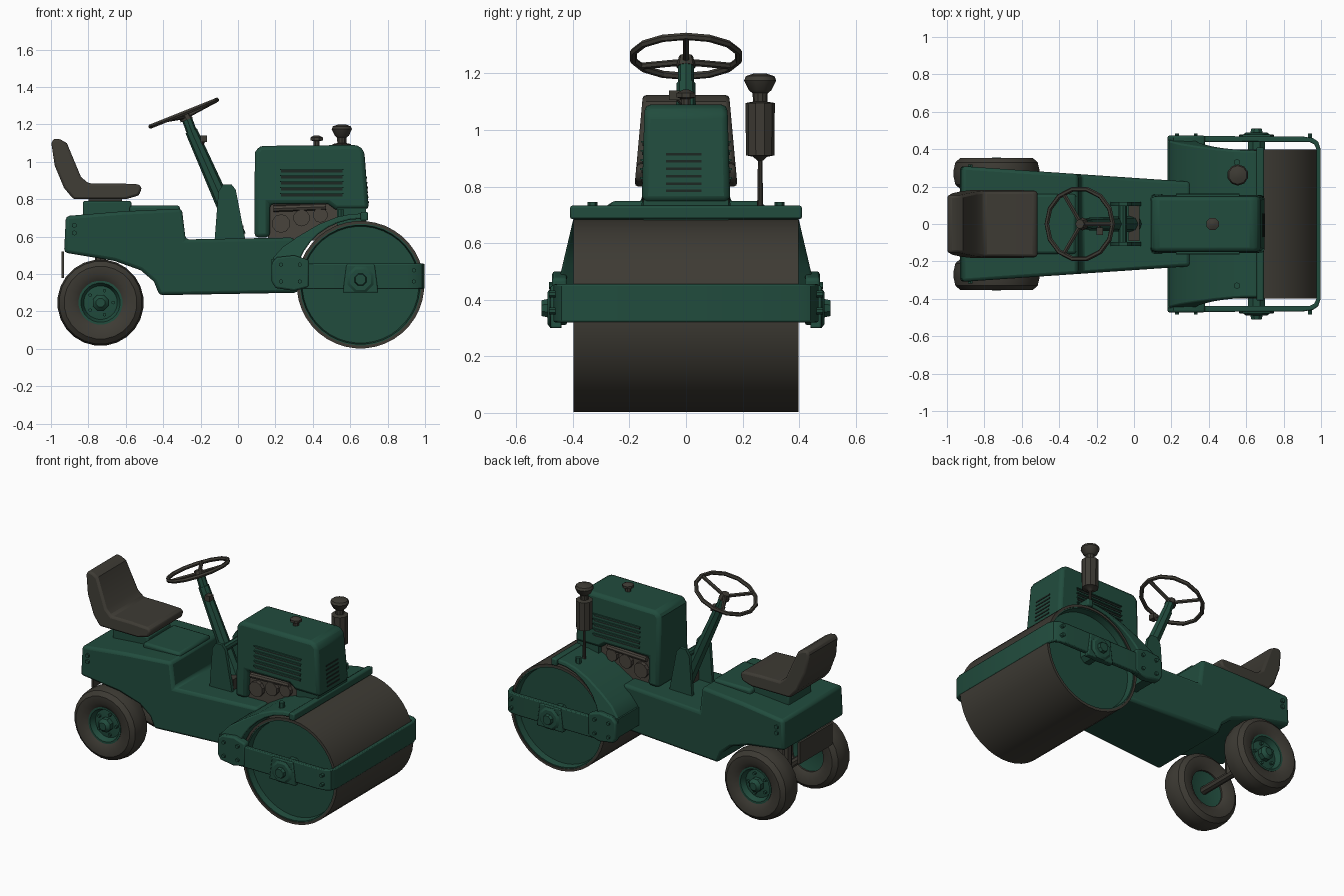
import bpy, bmesh, math
from mathutils import Vector

if "Cube" in bpy.data.objects:
    bpy.data.objects.remove(bpy.data.objects["Cube"])


def material(name, rgb):
    m = bpy.data.materials.new(name)
    m.diffuse_color = (*rgb, 1)
    m.use_nodes = True
    m.node_tree.nodes["Principled BSDF"].inputs["Base Color"].default_value = m.diffuse_color
    return m


GREEN = material("dark green paint", (0.015, 0.072, 0.047))
GREY = material("worn dark grey", (0.047, 0.043, 0.034))
ENGINE = material("engine grey", (0.065, 0.056, 0.045))
DARK = material("louver shadow", (0.012, 0.020, 0.016))


def finish(name, bm, mat, bevel=0, segs=2, angle=35):
    bmesh.ops.remove_doubles(bm, verts=bm.verts, dist=1e-5)
    bmesh.ops.recalc_face_normals(bm, faces=bm.faces)
    me = bpy.data.meshes.new(name)
    bm.to_mesh(me)
    bm.free()
    ob = bpy.data.objects.new(name, me)
    bpy.context.collection.objects.link(ob)
    me.materials.append(mat)
    bpy.ops.object.select_all(action='DESELECT')
    ob.select_set(True)
    bpy.context.view_layer.objects.active = ob
    bpy.ops.object.shade_smooth_by_angle(angle=math.radians(angle))
    if bevel:
        b = ob.modifiers.new("rounded edges", 'BEVEL')
        b.width, b.segments = bevel, segs
        b.limit_method, b.angle_limit = 'ANGLE', math.radians(40)
    return ob


def prism(name, pts, lo, hi, mat, axis='y', bevel=0, warp=None, segs=2):
    """Extrude a profile along y (points are x,z) or z (points are x,y)."""
    bm = bmesh.new()
    put = (lambda a, b, c: (a, c, b)) if axis == 'y' else (lambda a, b, c: (a, b, c))
    rings = [[bm.verts.new(put(a, b, c)) for a, b in pts] for c in (lo, hi)]
    n = len(pts)
    for r in rings:
        bm.faces.new(r)
    for i in range(n):
        j = (i + 1) % n
        bm.faces.new((rings[0][i], rings[0][j], rings[1][j], rings[1][i]))
    if warp:
        for v in bm.verts:
            warp(v.co)
    return finish(name, bm, mat, bevel, segs)


def box(name, x0, x1, y0, y1, z0, z1, mat, bevel=0):
    return prism(name, [(x0, z0), (x1, z0), (x1, z1), (x0, z1)], y0, y1, mat, bevel=bevel)


def lathe(name, prof, loc, mat, axis='y', n=24, closed=False, side=1):
    """Revolve (radius, height) points; side mirrors the height."""
    bm = bmesh.new()
    rings = []
    for r, h in prof:
        ring = []
        for i in range(n):
            t = math.tau * (i + 0.5) / n
            a, b, h2 = r * math.cos(t), r * math.sin(t), h * side
            co = (a, h2, b) if axis == 'y' else (a, b, h2)
            ring.append(bm.verts.new(Vector(co) + Vector(loc)))
        rings.append(ring)
    pairs = list(zip(rings, rings[1:])) + ([(rings[-1], rings[0])] if closed else [])
    for p, q in pairs:
        for i in range(n):
            j = (i + 1) % n
            bm.faces.new((p[i], p[j], q[j], q[i]))
    return finish(name, bm, mat)


def rod(name, p, q, r0, mat, r1=None, n=8):
    p, q = Vector(p), Vector(q)
    bm = bmesh.new()
    bmesh.ops.create_cone(bm, cap_ends=True, segments=n, radius1=r0,
                          radius2=r0 if r1 is None else r1, depth=(q - p).length)
    rot = (q - p).to_track_quat('Z', 'Y')
    for v in bm.verts:
        v.co = rot @ v.co + (p + q) / 2
    return finish(name, bm, mat)


# Chassis: tapers in plan from the rear to the drum
def chassis_taper(co):
    half = 0.31 - 0.075 * (co.x + 0.93) / 1.1
    co.y = math.copysign(half, co.y)


prism("chassis", [(-0.93, 0.515), (-0.92, 0.71), (-0.62, 0.735), (-0.30, 0.75), (-0.28, 0.585),
                  (0.30, 0.595), (0.32, 0.30), (-0.42, 0.287), (-0.45, 0.36), (-0.52, 0.42),
                  (-0.66, 0.47)], -0.3, 0.3, GREEN, bevel=0.018, warp=chassis_taper)
box("rear_deck_box", -0.58, -0.31, -0.16, 0.16, 0.72, 0.767, GREEN, 0.015)
box("seat_pedestal", -0.83, -0.57, -0.12, 0.12, 0.70, 0.79, GREEN, 0.01)
box("seat_bracket", -0.80, -0.62, -0.09, 0.09, 0.77, 0.82, GREY)
box("rear_plate", -0.945, -0.93, -0.17, 0.17, 0.38, 0.52, GREY)

# Seat
prism("seat", [(-0.88, 0.80), (-0.60, 0.80), (-0.53, 0.82), (-0.513, 0.86), (-0.53, 0.88),
               (-0.66, 0.885), (-0.80, 0.885), (-0.84, 0.92), (-0.915, 1.10), (-0.95, 1.12),
               (-0.985, 1.125), (-0.998, 1.10), (-0.98, 0.98), (-0.93, 0.86)],
      -0.182, 0.182, GREY, bevel=0.025,
      warp=lambda c: setattr(c, 'y', c.y * (1 - 0.5 * (c.z - 0.8))))

# Rear wheels and axle
rod("rear_axle", (-0.735, -0.3, 0.245), (-0.735, 0.3, 0.245), 0.025, GREY)
rod("axle_post", (-0.735, 0, 0.245), (-0.735, 0, 0.5), 0.03, GREY)
for s, tag in ((-1, "near"), (1, "far")):
    c = (-0.735, s * 0.27, 0.247)
    lathe("rear_tire_" + tag, [(0.115, -0.06), (0.15, -0.083), (0.195, -0.083), (0.222, -0.06),
                               (0.231, -0.02), (0.231, 0.02), (0.222, 0.06), (0.195, 0.083),
                               (0.15, 0.083), (0.115, 0.06)], c, GREY, closed=True, side=s)
    lathe("wheel_rim_" + tag, [(0, -0.02), (0.118, -0.05), (0.118, 0.065), (0.105, 0.065),
                               (0.09, 0.03), (0.05, 0.035), (0, 0.035)], c, GREEN, side=s)
    lathe("wheel_hub_" + tag, [(0, 0), (0.045, 0), (0.045, 0.065), (0.025, 0.085), (0, 0.085)],
          c, GREEN, n=8, side=s)
    for k in range(5):
        t = math.tau * k / 5
        x, z = c[0] + 0.068 * math.cos(t), c[2] + 0.068 * math.sin(t)
        rod(f"wheel_nut_{tag}_{k}", (x, s * 0.29, z), (x, s * 0.318, z), 0.01, GREEN, n=6)

# Front drum: grey shell with recessed green ends
D = (0.655, 0, 0.343)
lathe("drum_shell", [(0.325, -0.35), (0.325, -0.397), (0.341, -0.397), (0.341, 0.397),
                     (0.325, 0.397), (0.325, 0.35)], D, GREY, n=40)
for s, tag in ((-1, "near"), (1, "far")):
    lathe("drum_end_" + tag, [(0.326, 0.392), (0.318, 0.392), (0.312, 0.35), (0, 0.35)],
          D, GREEN, n=40, side=s)
    lathe("drum_hub_" + tag, [(0.05, 0.34), (0.05, 0.44), (0.075, 0.44), (0.075, 0.48),
                              (0.06, 0.49), (0.035, 0.49), (0.03, 0.51), (0, 0.51)],
          (0.655, 0, 0.37), GREEN, n=8, side=s)
    # Frame end plates, cross plates and bolts
    prism("frame_end_" + tag, [(0.18, 0.36), (0.20, 0.325), (0.30, 0.31), (0.38, 0.33), (0.38, 0.475),
                               (0.30, 0.50), (0.21, 0.49), (0.18, 0.46)],
          s * 0.42, s * 0.473, GREEN, bevel=0.01)
    box("frame_cross_" + tag, 0.178, 0.24, s * 0.22, s * 0.45, 0.36, 0.48, GREEN)
    prism("hub_plate_" + tag, [(0.56, 0.30), (0.75, 0.30), (0.73, 0.45), (0.58, 0.45)],
          s * 0.44, s * 0.478, GREEN, bevel=0.006)
    for x, z in ((0.23, 0.36), (0.23, 0.45), (0.33, 0.36), (0.33, 0.45), (0.94, 0.42), (0.94, 0.36)):
        rod(f"frame_bolt_{tag}_{x}_{z}", (x, s * 0.44, z), (x, s * 0.485, z), 0.012, GREEN, n=6)
    for x in (-0.88, -0.84):
        rod(f"rear_bolt_{tag}_{x}", (-0.875, s * 0.29, x + 1.5), (-0.875, s * 0.318, x + 1.5), 0.014, GREEN, n=6)
    rod("fender_bolt_" + tag, (0.55, s * 0.33, 0.69), (0.55, s * 0.33, 0.745), 0.018, GREEN, n=6)

# U-shaped frame around the drum
half = [(0.28, 0.47), (0.90, 0.468), (0.955, 0.46), (0.985, 0.44), (0.998, 0.40)]
inner = [(0.975, 0.40), (0.965, 0.425), (0.94, 0.438), (0.28, 0.44)]
outline = half + [(x, -y) for x, y in half[::-1]] + \
    [(x, -y) for x, y in inner[::-1]] + inner
prism("drum_frame", outline, 0.32, 0.455, GREEN, axis='z', bevel=0.006)


# Fender over the drum
def fender_flare(co):
    co.y = math.copysign(0.465 - 0.075 * (co.z - 0.40) / 0.32, co.y)


arc = [(0.655 + 0.352 * math.cos(math.radians(a)), 0.343 + 0.352 * math.sin(math.radians(a)))
       for a in range(90, 161, 10)]
prism("drum_fender", [(0.18, 0.44), (0.19, 0.49), (0.24, 0.545), (0.32, 0.60), (0.43, 0.665),
                      (0.53, 0.705), (0.60, 0.72), (0.69, 0.725), (0.69, 0.69)] + arc + [(0.31, 0.44)],
      -0.43, 0.43, GREEN, bevel=0.008, warp=fender_flare)
box("fender_lip", 0.655, 0.695, -0.41, 0.41, 0.685, 0.732, GREEN, 0.008)

# Hood and engine
prism("hood", [(0.088, 0.595), (0.09, 1.05), (0.115, 1.085), (0.64, 1.09), (0.675, 1.06),
               (0.70, 0.745), (0.52, 0.745), (0.48, 0.775), (0.17, 0.775), (0.17, 0.595)],
      -0.16, 0.16, GREEN, bevel=0.022,
      warp=lambda c: setattr(c, 'y', c.y * (1 - 0.18 * max(0, c.z - 0.62))))
box("hood_base", 0.53, 0.685, -0.15, 0.15, 0.66, 0.76, GREEN)
box("engine_block", 0.16, 0.55, -0.12, 0.12, 0.58, 0.78, ENGINE)
for s, tag in ((-1, "near"), (1, "far")):
    for x, z, r in ((0.23, 0.67, 0.05), (0.34, 0.70, 0.045), (0.44, 0.715, 0.04)):
        rod(f"engine_cylinder_{tag}_{x}", (x, s * 0.1, z), (x, s * 0.145, z), r, ENGINE, n=10)
    rod("engine_pipe_" + tag, (0.19, s * 0.135, 0.75), (0.47, s * 0.135, 0.76), 0.018, ENGINE)
    # Side louvers with raised lips
    for k in range(5):
        z = 0.815 + k * 0.032
        y = 0.16 * (1 - 0.18 * (z - 0.62))
        box(f"side_louver_{tag}_{k}", 0.23, 0.56, s * (y - 0.01), s * (y + 0.003), z, z + 0.012, DARK)
        box(f"louver_lip_{tag}_{k}", 0.225, 0.565, s * (y - 0.01), s * (y + 0.009), z + 0.012, z + 0.018, GREEN)
for k in range(6):
    z = 0.78 + k * 0.026
    x = 0.70 - 0.025 * (z - 0.745) / 0.315
    box(f"front_louver_{k}", x - 0.02, x + 0.003, -0.07, 0.055, z, z + 0.009, DARK)
lathe("radiator_cap", [(0, 1.08), (0.018, 1.08), (0.018, 1.11), (0.036, 1.115), (0.036, 1.13),
                       (0.012, 1.142), (0, 1.142)], (0.42, 0, 0), GREY, axis='z', n=8)

# Exhaust
lathe("exhaust", [(0, 0.70), (0.011, 0.70), (0.008, 0.89), (0.025, 0.905), (0.05, 0.91),
                  (0.052, 1.095), (0.025, 1.10), (0.027, 1.13), (0.04, 1.14), (0.057, 1.175),
                  (0.05, 1.19), (0.02, 1.20), (0, 1.20)], (0.555, 0.262, 0), GREY, axis='z', n=10)

# Steering stand, column and wheel
for s, tag in ((-1, "near"), (1, "far")):
    prism("steering_bracket_" + tag, [(-0.125, 0.58), (-0.105, 0.84), (-0.08, 0.88), (-0.035, 0.88),
                                      (-0.012, 0.85), (0.04, 0.58)], s * 0.095, s * 0.117, GREEN)
rod("bracket_bar", (-0.06, -0.11, 0.83), (-0.06, 0.11, 0.83), 0.022, GREEN)
box("pedal_box", -0.03, 0.03, -0.09, 0.10, 0.58, 0.66, GREY)
rod("steering_column", (0.0, 0, 0.60), (-0.25, 0, 1.165), 0.045, GREEN, r1=0.033, n=8)
rod("steering_shaft", (-0.24, 0, 1.14), (-0.275, 0, 1.235), 0.028, GREEN)
rod("throttle_arm", (-0.20, 0, 1.08), (-0.18, -0.035, 1.12), 0.01, GREY)
box("throttle_knob", -0.20, -0.165, -0.06, -0.02, 1.105, 1.14, GREY)
C, tilt = Vector((-0.29, 0, 1.26)), math.atan2(0.14, 0.35)


def on_wheel(t, r, h=0):
    u, n = Vector((math.cos(tilt), 0, math.sin(tilt))), Vector((-math.sin(tilt), 0, math.cos(tilt)))
    return C + u * r * math.cos(t) + Vector((0, r * math.sin(t), 0)) + n * h


bpy.ops.mesh.primitive_torus_add(major_segments=14, minor_segments=6, major_radius=0.19,
                                 minor_radius=0.013, location=C, rotation=(0, -tilt, 0))
ring = bpy.context.object
ring.name = "steering_wheel_rim"
ring.data.materials.append(GREY)
rod("steering_hub", on_wheel(0, 0, -0.04), on_wheel(0, 0, 0.0), 0.035, GREY, r1=0.025)
for k in range(3):
    t = math.tau * k / 3
    rod(f"steering_spoke_{k}", on_wheel(t, 0.01, -0.02), on_wheel(t, 0.188), 0.012, GREY, n=6)
